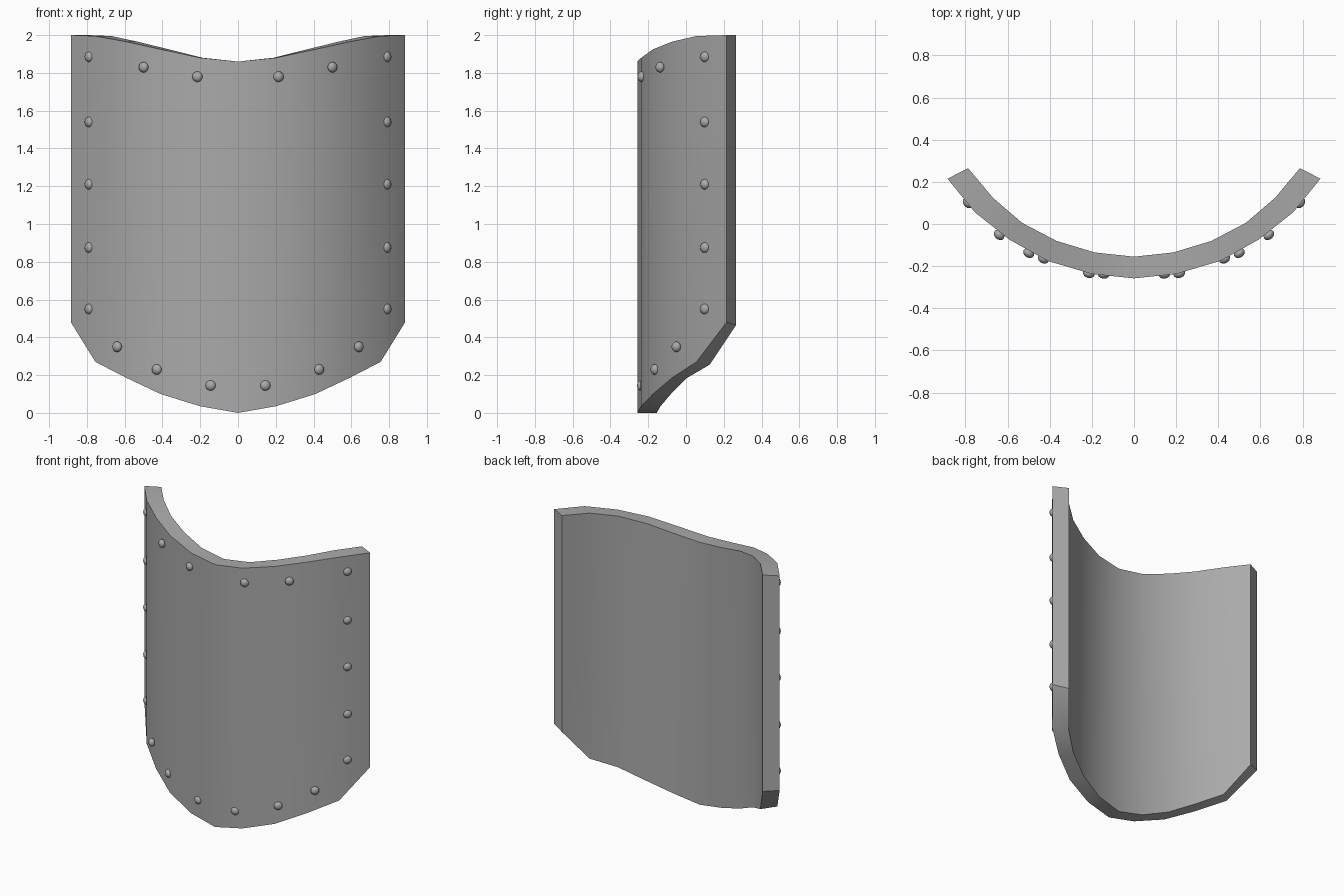
import bpy, bmesh, math
from mathutils import Matrix, Vector

cube = bpy.data.objects.get("Cube")
if cube:
    bpy.data.objects.remove(cube)

steel = bpy.data.materials.new("grey_steel")
steel.use_nodes = True
steel.diffuse_color = (0.4, 0.4, 0.4, 1)
steel.node_tree.nodes["Principled BSDF"].inputs["Base Color"].default_value = (0.4, 0.4, 0.4, 1)


def finish(bm, name, angle):
    mesh = bpy.data.meshes.new(name)
    bm.to_mesh(mesh)
    bm.free()
    mesh.materials.append(steel)
    obj = bpy.data.objects.new(name, mesh)
    bpy.context.collection.objects.link(obj)
    bpy.ops.object.select_all(action='DESELECT')
    obj.select_set(True)
    bpy.context.view_layer.objects.active = obj
    bpy.ops.object.shade_smooth_by_angle(angle=math.radians(angle))
    return obj


# Half section, centre to edge: outer xy, inner xy, bottom z, top z
outer = [(0, -.258), (.2, -.237), (.41, -.175), (.59, -.075), (.755, .055), (.885, .215)]
inner = [(0, -.155), (.187, -.135), (.368, -.08), (.53, .005), (.67, .125), (.787, .265)]
bottom = [0, .035, .1, .185, .27, .48]
top = [1.86, 1.88, 1.925, 1.965, 1.995, 2]


# Curved shield plate, thick, with shaped top and bottom edges
def mirrored(points):
    return [(-x, y, z) for x, y, z in points[:0:-1]] + points


bm = bmesh.new()
loops = []
for section, heights, lift in ((outer, bottom, 0), (outer, top, 0),
                               (inner, top, 0), (inner, bottom, -.015)):
    pts = [(x, y, z + lift * (i > 3)) for i, ((x, y), z) in enumerate(zip(section, heights))]
    loops.append([bm.verts.new(p) for p in mirrored(pts)])
for a, b in zip(loops, loops[1:] + loops[:1]):
    for i in range(len(a) - 1):
        bm.faces.new((a[i], a[i + 1], b[i + 1], b[i]))
for end in (0, -1):
    bm.faces.new([loop[end] for loop in loops])
bmesh.ops.recalc_face_normals(bm, faces=bm.faces)
finish(bm, "shield_plate", 30)

# Domed rivets following the border
spots = [(.788, .1, z) for z in (1.885, 1.54, 1.21, .875, .55)]
spots += [(.5, -.138, 1.83), (.215, -.235, 1.78),
          (.64, -.052, .35), (.43, -.165, .23), (.145, -.238, .145)]
bm = bmesh.new()
for side in (-1, 1):
    for x, y, z in spots:
        slope = 1.45 * x if x < .7 else 1.23
        normal = Vector((side * slope, -1, 0)).normalized()
        turn = normal.to_track_quat('Z', 'Y').to_matrix().to_4x4()
        place = Matrix.Translation((side * x, y, z)) @ turn @ Matrix.Diagonal((1, 1, .75, 1))
        bmesh.ops.create_uvsphere(bm, u_segments=16, v_segments=10, radius=.028, matrix=place)
finish(bm, "rivets", 60)
